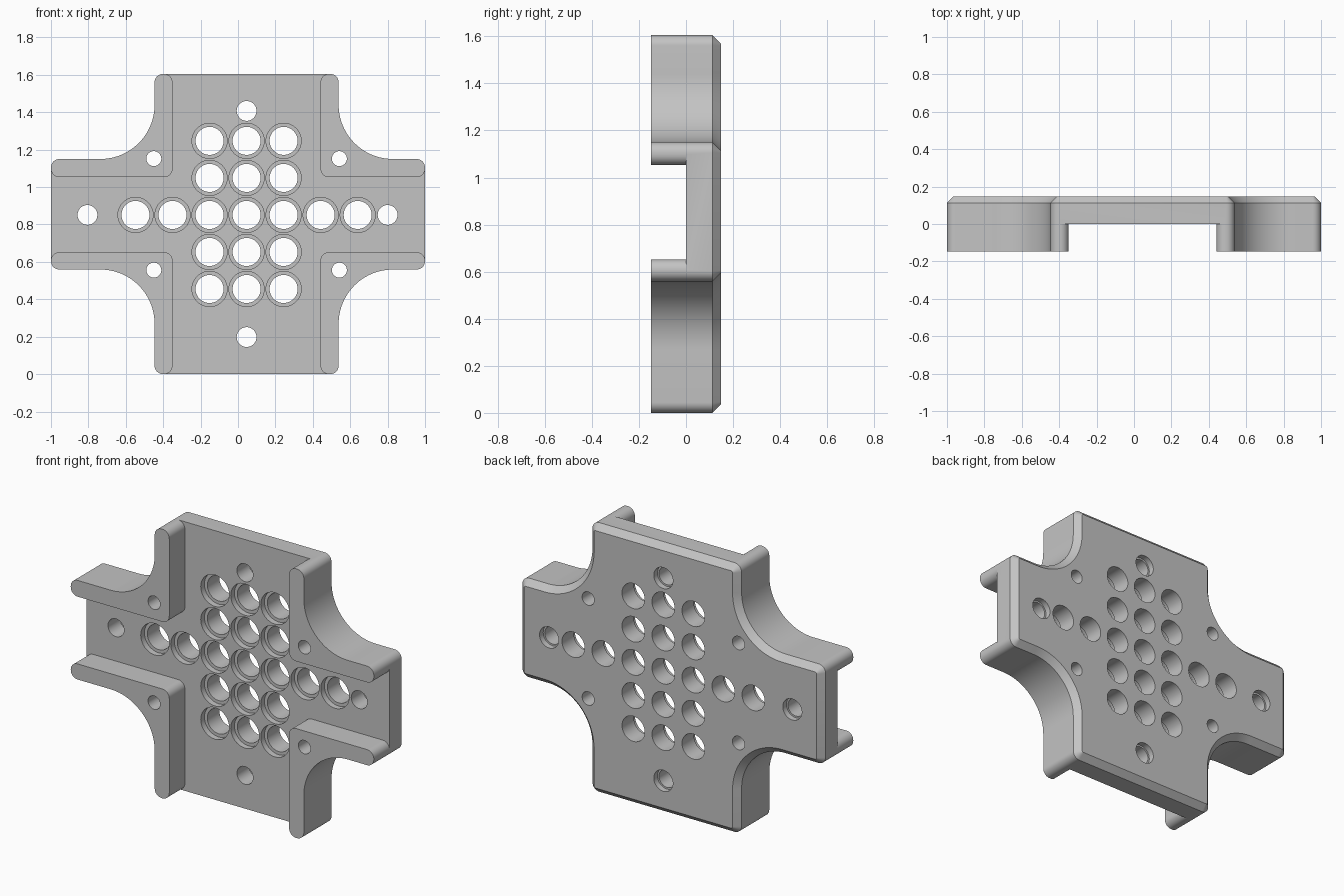
import bpy, bmesh, math
from mathutils import Vector, Matrix

cube = bpy.data.objects.get("Cube")
if cube:
    bpy.data.objects.remove(cube, do_unlink=True)

DEPTH, CHAMFER = 0.148, 0.035
LEFT, RIGHT, TOP = -0.446, 0.538, 1.605      # upright limb outline
LOW, HIGH = 0.559, 1.15                      # cross limb outline
CH_L, CH_R, CH_LOW, CH_HIGH = -0.35, 0.441, 0.652, 1.053  # channel walls
END, COVE = 0.045, 0.29                      # end rounding, inner corner sweep
MID_X, MID_Z, STEP = 0.046, 0.851, 0.198     # hole grid

grey = bpy.data.materials.new("light grey")
grey.use_nodes = True
grey.diffuse_color = (0.55, 0.55, 0.55, 1)
grey.node_tree.nodes["Principled BSDF"].inputs["Base Color"].default_value = grey.diffuse_color


def fillet(corners):
    """Round each (x, z, radius) right-angle corner of a closed profile."""
    out = []
    for i, (x, z, r) in enumerate(corners):
        p = Vector((x, z))
        before = (Vector(corners[i - 1][:2]) - p).normalized()
        after = (Vector(corners[(i + 1) % len(corners)][:2]) - p).normalized()
        n = 24 if r > 0.1 else 8
        for k in range(n + 1 if r else 1):
            a = k / n * math.pi / 2
            q = p + r * (before * (1 - math.sin(a)) + after * (1 - math.cos(a)))
            if not out or (q - out[-1]).length > 1e-4:
                out.append(q)
    return out


def finish(name, bm):
    bmesh.ops.recalc_face_normals(bm, faces=bm.faces)
    mesh = bpy.data.meshes.new(name)
    bm.to_mesh(mesh)
    bm.free()
    ob = bpy.data.objects.new(name, mesh)
    bpy.context.collection.objects.link(ob)
    mesh.materials.append(grey)
    return ob


def prism(name, points, y0, y1, chamfer=0):
    bm = bmesh.new()
    front = bm.faces.new([bm.verts.new((p.x, y0, p.y)) for p in points])
    ext = bmesh.ops.extrude_face_region(bm, geom=[front], use_keep_orig=True)["geom"]
    for v in ext:
        if isinstance(v, bmesh.types.BMVert):
            v.co.y = y1 - chamfer
    bmesh.ops.recalc_face_normals(bm, faces=bm.faces)
    if chamfer:
        back = [f for f in ext if isinstance(f, bmesh.types.BMFace)]
        bmesh.ops.inset_region(bm, faces=back, thickness=chamfer,
                               depth=chamfer, use_even_offset=True)
    return finish(name, bm)


def drills(name, holes, y0, y1):
    bm = bmesh.new()
    for x, z, r in holes:
        place = Matrix.Translation((x, (y0 + y1) / 2, z)) @ Matrix.Rotation(math.pi / 2, 4, 'X')
        bmesh.ops.create_cone(bm, cap_ends=True, segments=40, radius1=r, radius2=r,
                              depth=y1 - y0, matrix=place)
    return finish(name, bm)


# Cross-shaped body with swept inner corners and a chamfered back rim
body = prism("cross_bracket", fillet([
    (LEFT, 0, END), (RIGHT, 0, END), (RIGHT, LOW, COVE), (1, LOW, END),
    (1, HIGH, END), (RIGHT, HIGH, COVE), (RIGHT, TOP, END), (LEFT, TOP, END),
    (LEFT, HIGH, COVE), (-1, HIGH, END), (-1, LOW, END), (LEFT, LOW, COVE)]),
    -DEPTH, DEPTH, CHAMFER)

# Crossing channels, flared at the mouths so the wall ends are rounded
OUT = 0.1
channel = prism("channel_cutter", fillet([
    (CH_L - END, -OUT, 0), (CH_R + END, -OUT, 0),
    (CH_R + END, 0, 0), (CH_R, 0, END), (CH_R, CH_LOW, END), (1, CH_LOW, END), (1, CH_LOW - END, 0),
    (1 + OUT, CH_LOW - END, 0), (1 + OUT, CH_HIGH + END, 0),
    (1, CH_HIGH + END, 0), (1, CH_HIGH, END), (CH_R, CH_HIGH, END), (CH_R, TOP, END), (CH_R + END, TOP, 0),
    (CH_R + END, TOP + OUT, 0), (CH_L - END, TOP + OUT, 0),
    (CH_L - END, TOP, 0), (CH_L, TOP, END), (CH_L, CH_HIGH, END), (-1, CH_HIGH, END), (-1, CH_HIGH + END, 0),
    (-1 - OUT, CH_HIGH + END, 0), (-1 - OUT, CH_LOW - END, 0),
    (-1, CH_LOW - END, 0), (-1, CH_LOW, END), (CH_L, CH_LOW, END), (CH_L, 0, END), (CH_L - END, 0, 0)]),
    -0.3, 0)

# Hole layout: grid with a longer middle row, four limb ends, four corners
cells = [(i, j) for i in (-1, 0, 1) for j in range(-2, 3)] + [(i, 0) for i in (-3, -2, 2, 3)]
grid = [(MID_X + i * STEP, MID_Z + j * STEP) for i, j in cells]
ends = [(-0.805, MID_Z), (0.8, MID_Z), (MID_X, 1.407), (MID_X, 0.198)]
posts = [(x, z) for x in (-0.45, 0.542) for z in (0.556, 1.152)]
through = [(x, z, r) for spots, r in ((grid, 0.075), (ends, 0.053), (posts, 0.04)) for x, z in spots]
cutters = [
    channel,
    drills("hole_cutter", through, -0.4, 0.4),
    drills("front_recess_cutter", [(x, z, 0.094) for x, z in grid], -0.35, 0.035),
    drills("back_recess_cutter", [(x, z, 0.063) for x, z in ends], DEPTH - 0.035, 0.35),
]

bpy.ops.object.select_all(action='DESELECT')
bpy.context.view_layer.objects.active = body
body.select_set(True)
for cutter in cutters:
    cutter.hide_render = True
    mod = body.modifiers.new(cutter.name, 'BOOLEAN')
    mod.operation, mod.solver, mod.object = 'DIFFERENCE', 'EXACT', cutter
    bpy.ops.object.modifier_apply(modifier=mod.name)
    bpy.data.objects.remove(cutter, do_unlink=True)

bpy.ops.object.shade_smooth_by_angle(angle=math.radians(30))
